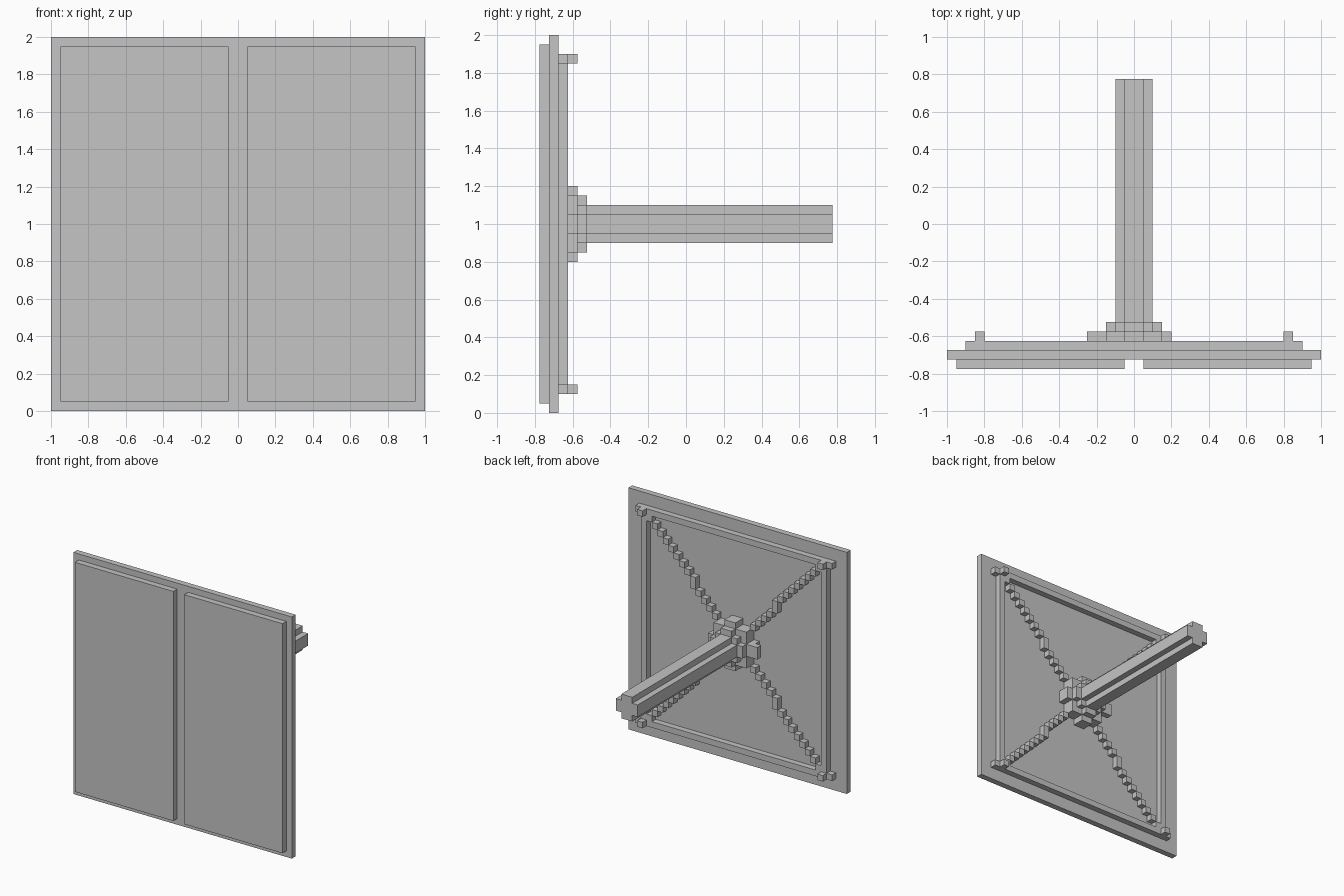
import bpy
import bmesh
from mathutils import Matrix, Vector

cube = bpy.data.objects.get("Cube")
if cube:
    bpy.data.objects.remove(cube, do_unlink=True)

U = 0.05                      # block size
MID = 1.0                     # height of the centre
FRONT = -0.775                # front-most plane

grey = bpy.data.materials.new("plain light grey")
grey.use_nodes = True
tone = (0.555, 0.555, 0.555, 1)
grey.diffuse_color = tone
grey.node_tree.nodes["Principled BSDF"].inputs["Base Color"].default_value = tone


def build(name, boxes):
    """Boxes are (x0, x1, layer0, layer1, z0, z1) in blocks from the centre."""
    bm = bmesh.new()
    for x0, x1, y0, y1, z0, z1 in boxes:
        lo = Vector((x0 * U, FRONT + y0 * U, MID + z0 * U))
        hi = Vector((x1 * U, FRONT + y1 * U, MID + z1 * U))
        size = hi - lo
        bmesh.ops.create_cube(
            bm, size=1,
            matrix=Matrix.Translation((lo + hi) / 2) @ Matrix.Diagonal((*size, 1)))
    mesh = bpy.data.meshes.new(name)
    bm.to_mesh(mesh)
    bm.free()
    mesh.materials.append(grey)
    obj = bpy.data.objects.new(name, mesh)
    bpy.context.collection.objects.link(obj)


def stepped(name, steps, y0, y1):
    """Stepped round section from centred (half width, half height) blocks."""
    build(name, [(-w, w, y0, y1, -h, h) for w, h in steps])


def cell(x, z, sx, sz, y0, y1):
    """One block in the quadrant given by the signs."""
    xs = sorted((sx * x, sx * (x + 1)))
    zs = sorted((sz * z, sz * (z + 1)))
    return (*xs, y0, y1, *zs)


quadrants = [(sx, sz) for sx in (-1, 1) for sz in (-1, 1)]

# Front panels and backing plate
build("right_panel", [(-19, -1, 0, 1, -19, 19)])
build("left_panel", [(1, 19, 0, 1, -19, 19)])
build("backing_plate", [(-20, 20, 1, 2, -20, 20)])

# Rear frame rails
build("horizontal_rails", [(-18, 18, 2, 3, z, z + 1) for z in (-18, 17)])
build("vertical_rails", [(x, x + 1, 2, 3, -17, 17) for x in (-17, 16)])

# Corner studs
build("corner_studs", [cell(16, 17, sx, sz, 3, 4) for sx, sz in quadrants])

# Diagonal braces made of stepped blocks
build("diagonal_braces", [
    cell(z if z < 8 else z - 1, z, sx, sz, 2, 3)
    for sx, sz in quadrants for z in range(2, 17)])

# Hub and pole
stepped("hub_base", [(4, 1), (3, 3), (1, 4)], 2, 4)
build("hub_tab", [(-5, -4, 3, 4, -1, 1)])
stepped("hub_collar", [(3, 1), (2, 2), (1, 3)], 4, 5)
stepped("pole", [(2, 1), (1, 2)], 5, 31)
